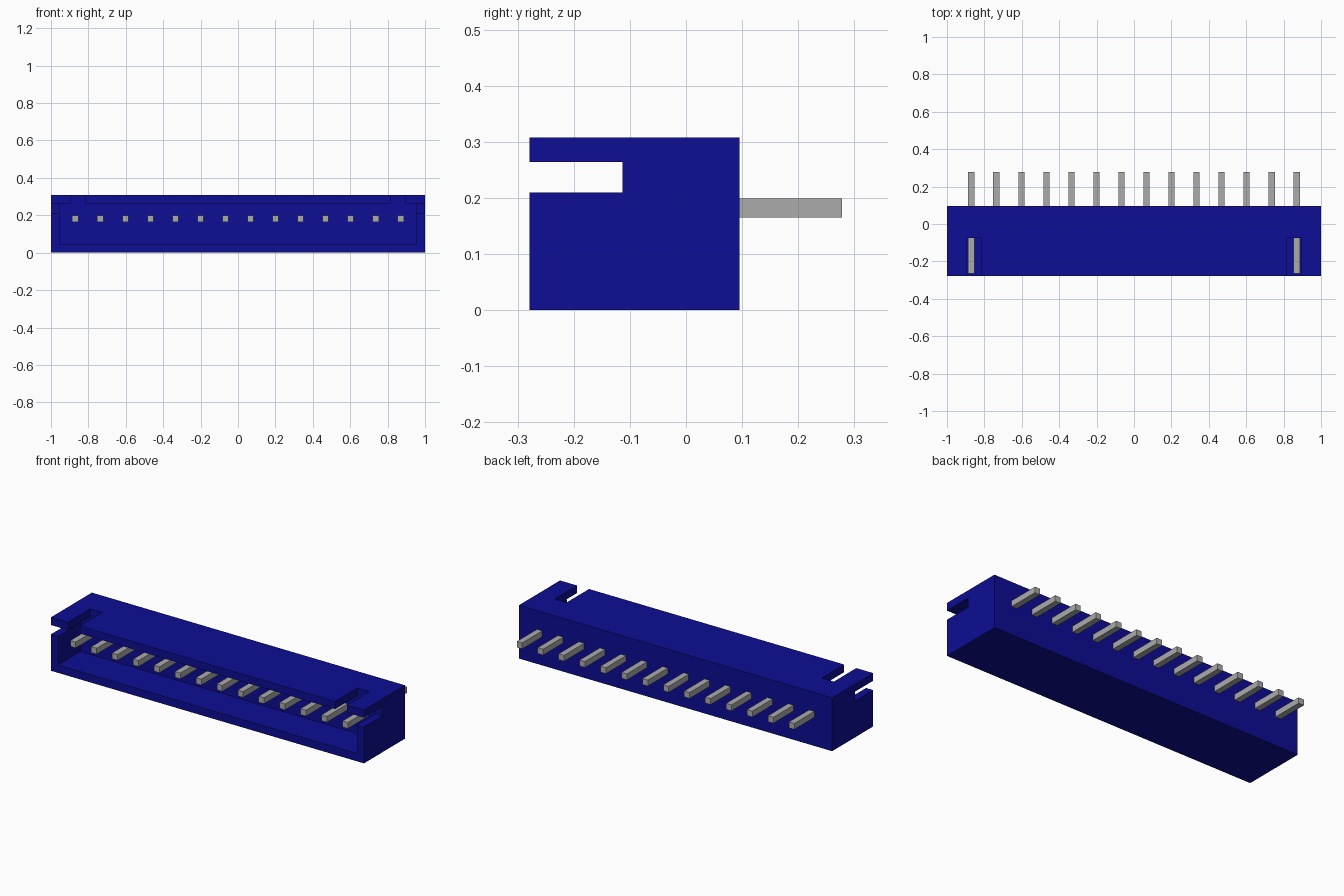
import bpy

cube = bpy.data.objects.get("Cube")
if cube:
    bpy.data.objects.remove(cube, do_unlink=True)


def make_material(name, rgb):
    mat = bpy.data.materials.new(name)
    mat.use_nodes = True
    colour = (*rgb, 1.0)
    mat.diffuse_color = colour
    mat.node_tree.nodes["Principled BSDF"].inputs["Base Color"].default_value = colour
    return mat


def box(name, lo, hi, mat=None):
    """Axis-aligned box between two corners."""
    bpy.ops.mesh.primitive_cube_add(size=1)
    obj = bpy.context.object
    obj.name = obj.data.name = name
    for v in obj.data.vertices:
        v.co = [(a + b) / 2 + c * (b - a) for a, b, c in zip(lo, hi, v.co)]
    if mat:
        obj.data.materials.append(mat)
    return obj


def cut(target, lo, hi):
    """Subtract a box from the target and discard the cutter."""
    cutter = box("cutter", lo, hi)
    cutter.hide_render = True
    mod = target.modifiers.new("cut", "BOOLEAN")
    mod.operation = "DIFFERENCE"
    mod.solver = "EXACT"
    mod.object = cutter
    bpy.context.view_layer.objects.active = target
    bpy.ops.object.modifier_apply(modifier=mod.name)
    bpy.data.objects.remove(cutter, do_unlink=True)


blue = make_material("blue plastic", (0.004, 0.004, 0.30))
grey = make_material("grey metal", (0.41, 0.41, 0.41))

FRONT, BACK, TOP = -0.279, 0.095, 0.308
CEILING, FLOOR_Y = 0.264, -0.075

# Shroud with an open front
housing = box("housing", (-1, FRONT, 0), (1, BACK, TOP), blue)
cut(housing, (-0.955, -0.4, 0.045), (0.955, FLOOR_Y, CEILING))

# Notch through both end walls
cut(housing, (-1.1, -0.4, 0.21), (1.1, -0.113, CEILING))

# Key slots through the top wall, near each end
for side in (-1, 1):
    x0, x1 = sorted((side * 0.815, side * 0.892))
    cut(housing, (x0, -0.4, 0.22), (x1, FLOOR_Y, 0.4))

# Row of square pins, running through the back wall
PINS, PITCH, HALF = 14, 0.1337, 0.0172
for i in range(PINS):
    x = (i - (PINS - 1) / 2) * PITCH
    box(f"pin_{i + 1:02d}", (x - HALF, -0.264, 0.182 - HALF),
        (x + HALF, 0.278, 0.182 + HALF), grey)
